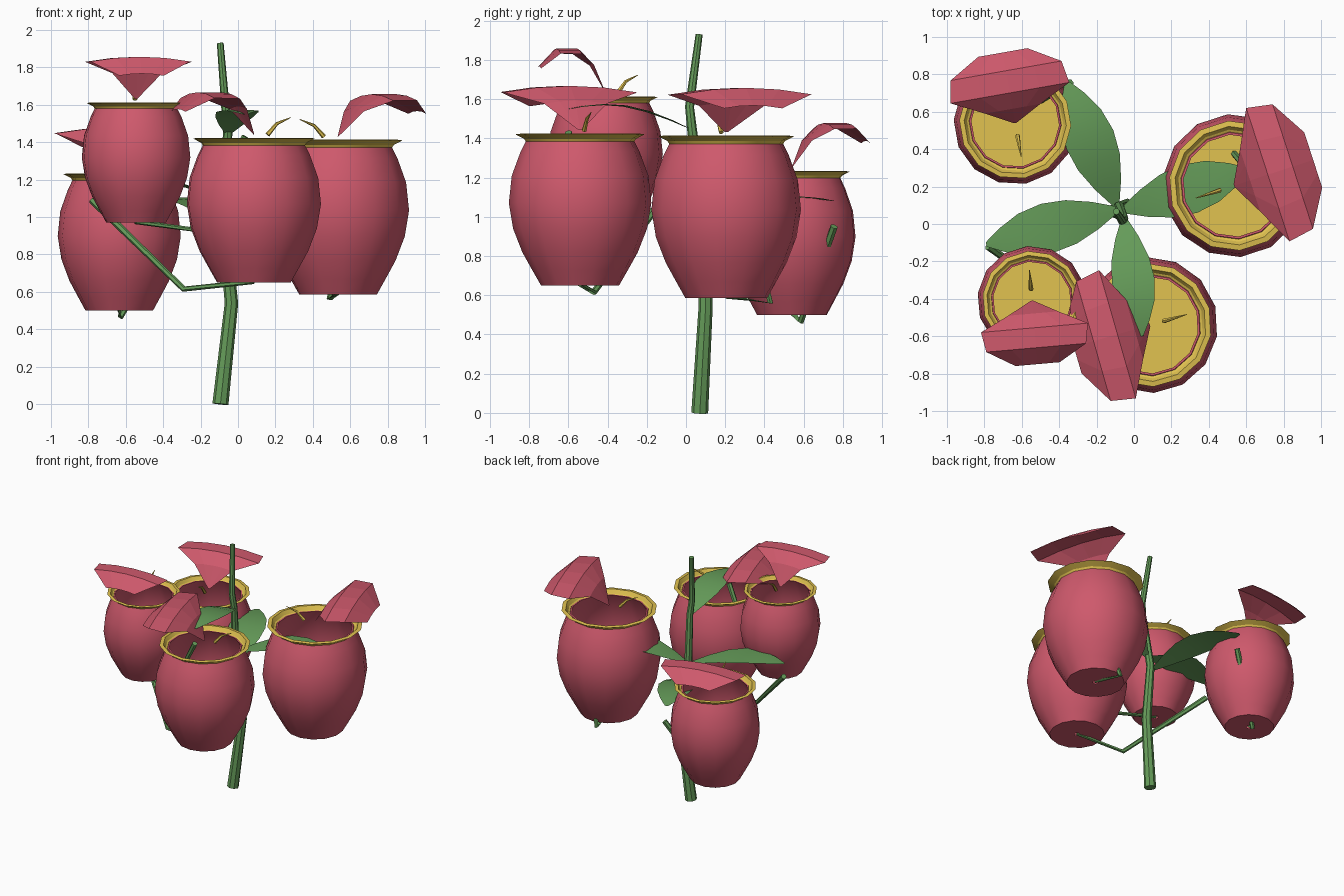
import bpy, bmesh, math
from mathutils import Vector

if "Cube" in bpy.data.objects:
    bpy.data.objects.remove(bpy.data.objects["Cube"])


def material(name, rgb):
    m = bpy.data.materials.new(name)
    m.diffuse_color = (*rgb, 1)
    m.use_nodes = True
    m.node_tree.nodes["Principled BSDF"].inputs["Base Color"].default_value = m.diffuse_color
    return m


RED = material("red", (0.62, 0.10, 0.15))
GREEN = material("green", (0.13, 0.33, 0.10))
YELLOW = material("yellow", (0.75, 0.54, 0.08))


def finish(bm, name, mat, smooth=None, fix=True):
    if fix:
        bmesh.ops.recalc_face_normals(bm, faces=bm.faces)
    me = bpy.data.meshes.new(name)
    bm.to_mesh(me)
    bm.free()
    me.materials.append(mat)
    if smooth:
        me.shade_smooth()
        me.set_sharp_from_angle(angle=math.radians(smooth))
    ob = bpy.data.objects.new(name, me)
    bpy.context.collection.objects.link(ob)
    return ob


def skin(bm, rings, closed=True):
    """Bridge equal-length vertex rings with quads."""
    n = len(rings[0])
    for a, b in zip(rings, rings[1:]):
        for i in range(n if closed else n - 1):
            j = (i + 1) % n
            bm.faces.new((a[i], a[j], b[j], b[i]))


def lathe(name, profile, centre, mat, sides=14, turn=0.0, cap=False, loop=False):
    bm = bmesh.new()
    rings = []
    for r, z in profile:
        ring = []
        for i in range(sides):
            a = turn + math.tau * i / sides
            ring.append(bm.verts.new((centre[0] + r * math.cos(a),
                                      centre[1] + r * math.sin(a), z)))
        rings.append(ring)
    skin(bm, rings + rings[:1] if loop else rings)
    if cap:
        bm.faces.new(rings[0])
        bm.faces.new(rings[-1])
    return finish(bm, name, mat, 40)


def tube(name, points, radii, mat, sides=7):
    bm = bmesh.new()
    pts = [Vector(p) for p in points]
    rings = []
    for i, p in enumerate(pts):
        d = (pts[min(i + 1, len(pts) - 1)] - pts[max(i - 1, 0)]).normalized()
        ref = Vector((0, 1, 0)) if abs(d.y) < 0.9 else Vector((1, 0, 0))
        u = d.cross(ref).normalized()
        v = d.cross(u)
        rings.append([bm.verts.new(p + radii[i] * (u * math.cos(k * math.tau / sides)
                                                   + v * math.sin(k * math.tau / sides)))
                      for k in range(sides)])
    skin(bm, rings)
    bm.faces.new(rings[0])
    bm.faces.new(rings[-1])
    return finish(bm, name, mat, 40)


def blade(name, base, angle, sections, droop, mat, cols=4, smooth=None):
    """Ribbon of (distance, height, half width) sections, bent across its width."""
    bm = bmesh.new()
    b = Vector(base)
    u = Vector((math.cos(angle), math.sin(angle), 0))
    v = Vector((-u.y, u.x, 0))
    rings = []
    for d, h, w in sections:
        row = []
        for i in range(cols + 1):
            k = 2 * i / cols - 1
            sag = droop * k * k * w / 0.375
            row.append(bm.verts.new(b + u * d + v * (w * k) + Vector((0, 0, h - sag))))
        rings.append(row)
    # winding gives upward normals
    for a, c in zip(rings, rings[1:]):
        for i in range(cols):
            bm.faces.new((a[i], c[i], c[i + 1], a[i + 1]))
    return finish(bm, name, mat, smooth, fix=False)


# Main stem
tube("stem",
     [(-0.094, 0.07, 0), (-0.035, 0.10, 0.54), (-0.08, 0.09, 1.0),
      (-0.055, 0.03, 1.45), (-0.065, 0.018, 1.56), (-0.095, 0.067, 1.93)],
     [0.043, 0.036, 0.03, 0.025, 0.023, 0.018], GREEN, 8)

# Pitchers: name, centre, bottom z, rim z, radius scale, lid angle
pitchers = [
    ("back_left", (-0.635, 0.54), 0.50, 1.23, 0.86, 100),
    ("front_left", (-0.545, -0.41), 0.97, 1.61, 0.765, 275),
    ("right", (0.535, 0.205), 0.587, 1.41, 1.0, 18),
    ("front", (0.085, -0.54), 0.65, 1.42, 0.95, 196),
]
BODY = [(0.21, 0), (0.255, 0.08), (0.31, 0.18), (0.36, 0.31), (0.383, 0.45),
        (0.367, 0.60), (0.32, 0.73), (0.285, 0.80), (0.273, 0.80),
        (0.31, 0.73), (0.355, 0.60), (0.37, 0.45), (0.348, 0.31), (0.285, 0.16)]
RIM = [(0.28, -0.035), (0.348, 0), (0.318, 0.004), (0.288, -0.045)]
LID = [(0, 0, 0.008), (0.09, 0.15, 0.175), (0.19, 0.225, 0.375),
       (0.33, 0.225, 0.35), (0.445, 0.135, 0.155)]

for name, c, z0, z1, s, deg in pitchers:
    ang = math.radians(deg)
    zs = (z1 - z0) / 0.825
    lathe(name + "_pitcher", [(r * s, z0 + h * zs) for r, h in BODY], c, RED,
          turn=ang, cap=False)
    # closed underside
    lathe(name + "_pitcher_base", [(0.21 * s, z0), (0.02, z0)], c, RED, turn=ang)
    lathe(name + "_rim", [(r * s, z1 + h * s) for r, h in RIM], c, YELLOW,
          turn=ang, loop=True)
    # liquid inside
    lathe(name + "_liquid", [(0.305 * s, z0 + 0.2 * zs), (0.001, z0 + 0.2 * zs)],
          c, YELLOW, turn=ang)
    blade(name + "_lid", (c[0], c[1], z1 + 0.022), ang,
          [(d * s, h, w * s) for d, h, w in LID], 0.035, RED)
    # curved spur opposite the lid
    spur = [(0.08, 0.02, 0.013), (0.135, 0.08, 0.009), (0.215, 0.112, 0.002)]
    tube(name + "_spur",
         [(c[0] - d * s * math.cos(ang), c[1] - d * s * math.sin(ang), z1 + h)
          for d, h, r in spur], [r for d, h, r in spur], YELLOW, 6)

# Leaves: name, base, tip, half width scale
leaves = [
    ("back", (-0.09, 0.09, 0.97), (-0.36, 0.76), 1.0),
    ("left", (-0.08, 0.08, 1.09), (-0.79, -0.11), 1.0),
    ("right", (-0.07, 0.07, 1.08), (0.61, 0.29), 1.0),
    ("front", (-0.055, 0.04, 1.44), (0.04, -0.60), 0.85),
]
LEAF = [(0, 0, 0.012), (0.18, 0.055, 0.075), (0.36, 0.10, 0.12), (0.54, 0.128, 0.135),
        (0.72, 0.135, 0.115), (0.88, 0.125, 0.065), (1, 0.11, 0.012)]
for name, b, t, w in leaves:
    dx, dy = t[0] - b[0], t[1] - b[1]
    n = math.hypot(dx, dy)
    blade(name + "_leaf", b, math.atan2(dy, dx),
          [(d * n, h, k * w) for d, h, k in LEAF], 0.02, GREEN, 2, 40)

# Tendrils hang from the leaf tips to the pitcher bottoms
tendrils = {
    "back_left": [(-0.34, 0.755, 0.95), (-0.63, 0.585, 0.465), (-0.635, 0.54, 0.51)],
    "front_left": [(0.04, -0.60, 1.43), (-0.25, -0.50, 0.935), (-0.55, -0.41, 0.975)],
    "right": [(0.60, 0.30, 1.09), (0.49, 0.43, 0.56), (0.535, 0.205, 0.595)],
    "front": [(-0.78, -0.12, 1.09), (-0.29, -0.47, 0.615), (0.085, -0.54, 0.655)],
}
for name, pts in tendrils.items():
    tube(name + "_tendril", pts, [0.02, 0.016, 0.013], GREEN, 6)
